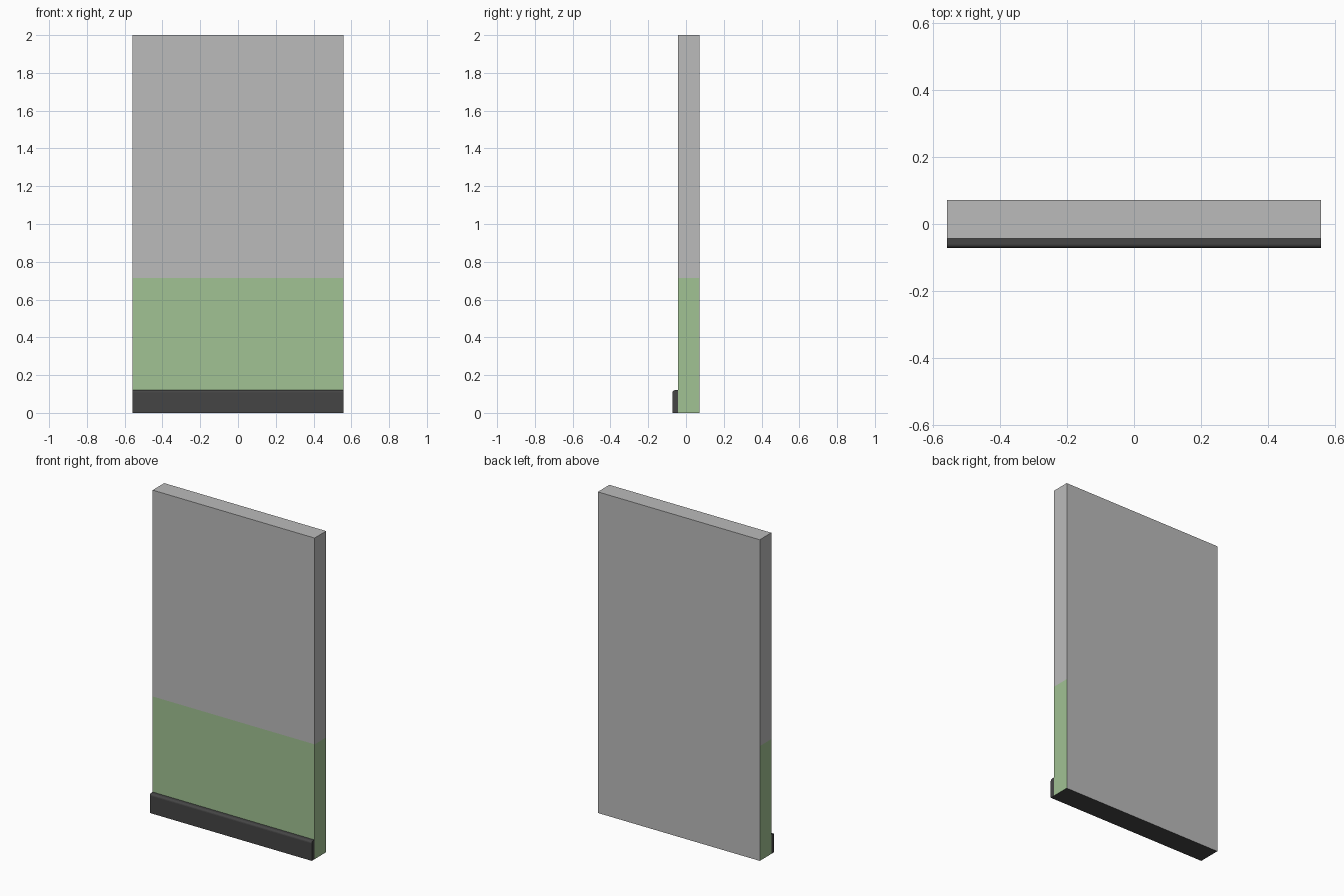
import bpy, bmesh, math

if "Cube" in bpy.data.objects:
    bpy.data.objects.remove(bpy.data.objects["Cube"])

HALF_W, HEIGHT = 0.558, 2.0
BACK, FRONT, OUTER = 0.071, -0.043, -0.071
PAINT_TOP, SKIRT_TOP, ROUND = 0.715, 0.12, 0.012


def material(name, rgb):
    m = bpy.data.materials.new(name)
    m.diffuse_color = (*rgb, 1.0)
    m.use_nodes = True
    m.node_tree.nodes["Principled BSDF"].inputs["Base Color"].default_value = m.diffuse_color
    return m


grey = material("grey plaster", (0.497, 0.497, 0.497))
green = material("green paint", (0.356, 0.539, 0.292))
dark = material("dark skirting", (0.06, 0.06, 0.06))


def extruded(name, profile, mats):
    """Extrude a closed (y, z) profile across the full width."""
    bm = bmesh.new()
    face = bm.faces.new([bm.verts.new((-HALF_W, y, z)) for y, z in profile])
    geom = bmesh.ops.extrude_face_region(bm, geom=[face])["geom"]
    verts = [g for g in geom if isinstance(g, bmesh.types.BMVert)]
    bmesh.ops.translate(bm, verts=verts, vec=(2 * HALF_W, 0, 0))
    bmesh.ops.recalc_face_normals(bm, faces=bm.faces)
    mesh = bpy.data.meshes.new(name)
    for m in mats:
        mesh.materials.append(m)
    obj = bpy.data.objects.new(name, mesh)
    bpy.context.collection.objects.link(obj)
    return obj, bm


# Wall panel: cut at the paint line, green on front and ends, grey back
wall, bm = extruded("wall_panel", [(FRONT, 0), (BACK, 0), (BACK, HEIGHT), (FRONT, HEIGHT)],
                    [grey, green, dark])
bmesh.ops.bisect_plane(bm, geom=bm.verts[:] + bm.edges[:] + bm.faces[:],
                       plane_co=(0, 0, PAINT_TOP), plane_no=(0, 0, 1))
for f in bm.faces:
    if f.normal.z < -0.5:
        f.material_index = 2
    elif f.calc_center_median().z < PAINT_TOP and f.normal.y < 0.5:
        f.material_index = 1
bm.to_mesh(wall.data)
bm.free()

# Skirting board with a rounded top front edge
arc = []
for i in range(5):
    a = math.radians(90 + 90 * i / 4)
    arc.append((OUTER + ROUND + ROUND * math.cos(a), SKIRT_TOP - ROUND + ROUND * math.sin(a)))
skirting, bm = extruded("skirting_board",
                        [(FRONT, 0), (FRONT, SKIRT_TOP)] + arc + [(OUTER, 0)], [dark])
bm.to_mesh(skirting.data)
bm.free()
